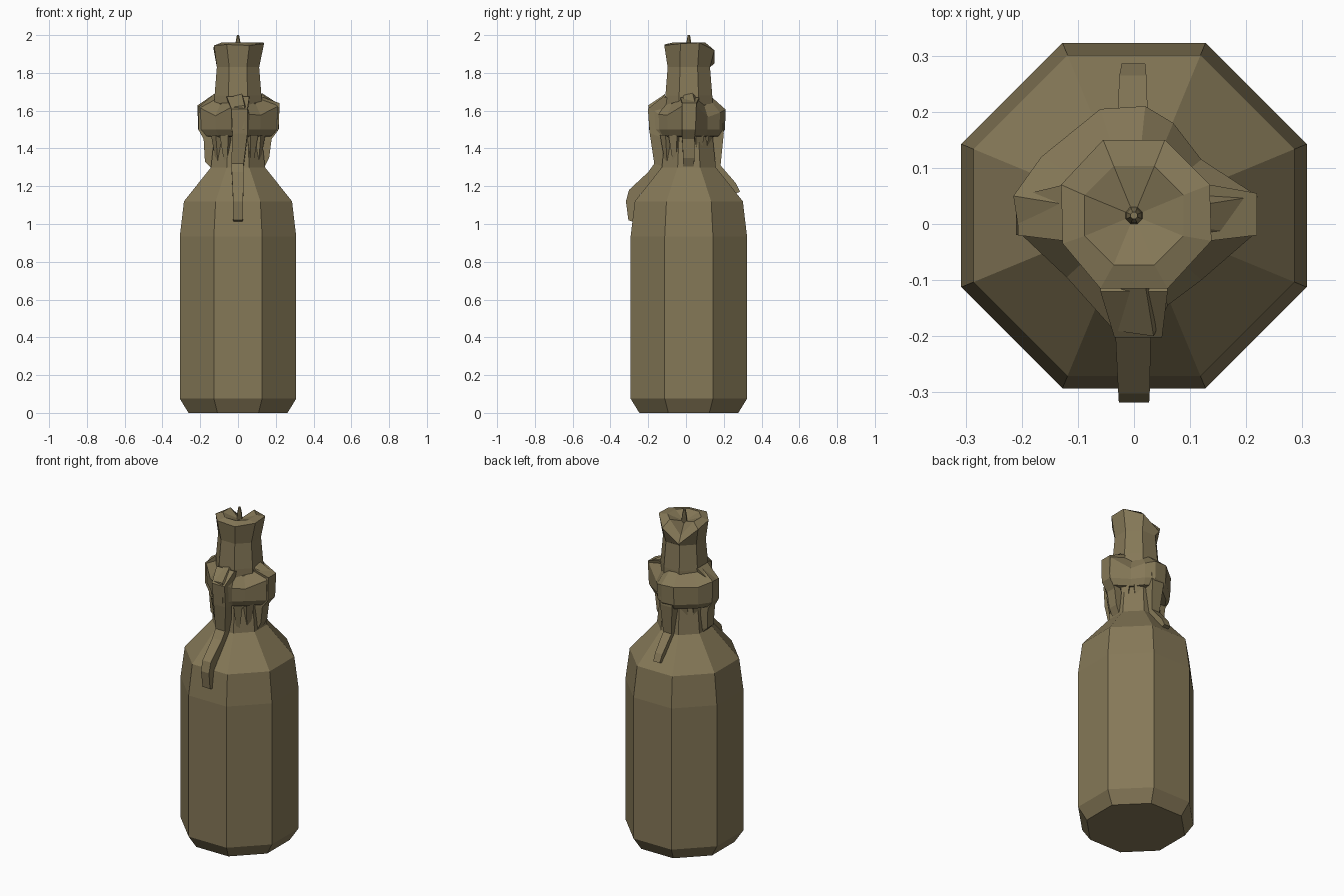
import bpy, bmesh, math

if "Cube" in bpy.data.objects:
    bpy.data.objects.remove(bpy.data.objects["Cube"])

CY = 0.015  # bottle axis sits slightly behind the origin
mat = bpy.data.materials.new("olive brown")
mat.diffuse_color = (0.235, 0.188, 0.096, 1)
mat.use_nodes = True
mat.node_tree.nodes["Principled BSDF"].inputs["Base Color"].default_value = mat.diffuse_color


def octagon(apothem, z, cy=CY):
    r = apothem / math.cos(math.pi / 8)
    return [(r * math.cos(math.radians(22.5 + 45 * i)),
             cy + r * math.sin(math.radians(22.5 + 45 * i)), z) for i in range(8)]


def loft(name, rings, tip=None):
    """Skin a list of equal-sized rings, capping both ends (or closing on a tip)."""
    bm = bmesh.new()
    rows = [[bm.verts.new(p) for p in ring] for ring in rings]
    n = len(rows[0])
    for a, b in zip(rows, rows[1:]):
        for i in range(n):
            j = (i + 1) % n
            bm.faces.new((a[i], a[j], b[j], b[i]))
    bm.faces.new(rows[0][::-1])
    if tip:
        t = bm.verts.new(tip)
        for i in range(n):
            bm.faces.new((rows[-1][i], rows[-1][(i + 1) % n], t))
    else:
        bm.faces.new(rows[-1])
    bmesh.ops.recalc_face_normals(bm, faces=bm.faces)
    me = bpy.data.meshes.new(name)
    bm.to_mesh(me)
    bm.free()
    me.materials.append(mat)
    ob = bpy.data.objects.new(name, me)
    bpy.context.collection.objects.link(ob)
    return ob


def strip(name, turn, path, depth=0.06):
    """Hanging cloth tail: path of (distance, z, left, right), built facing -y then turned."""
    rings = [[(lo, -d, z), (hi, -d, z), (hi, depth - d, z - 0.02), (lo, depth - d, z - 0.02)]
             for d, z, lo, hi in path]
    ob = loft(name, rings)
    ob.rotation_euler.z = math.radians(turn)


# Bottle body with shoulder and neck
loft("bottle_body", [octagon(a, z) for a, z in
     [(0.262, 0), (0.308, 0.075), (0.308, 0.935), (0.286, 1.12), (0.143, 1.30), (0.122, 1.5)]])

# Upper neck with uneven flared mouth, dipping at one back corner
mouth_xy = [(.135, .07), (.055, .15), (-.055, .15), (-.13, .07),
            (-.127, -.035), (-.06, -.115), (.06, -.115), (.138, -.03)]
mouth_z = [1.96, 1.92, 1.85, 1.93, 1.945, 1.95, 1.945, 1.955]
inner = octagon(0.088, 1.96)
inner[2] = (-0.036, 0.103, 1.88)
loft("bottle_mouth",
     [octagon(0.126, 1.50), octagon(0.124, 1.68), octagon(0.112, 1.83),
      [(x, y, z) for (x, y), z in zip(mouth_xy, mouth_z)], inner], tip=(0, CY, 1.925))

# Wick spike in the mouth
loft("wick", [octagon(0.016, 1.91), octagon(0.013, 1.96), octagon(0.006, 2.0)])

# Cloth collar, bulging at the four sides
outline = [(.22, .05), (.12, .115), (.07, .18), (.02, .21), (-.06, .205), (-.165, .12),
           (-.215, .05), (-.205, -.015), (-.12, -.095), (-.035, -.19), (.035, -.2),
           (.06, -.145), (.12, -.1), (.21, -.022)]


def collar_ring(kind):
    pts = []
    for x, y in outline:
        d = math.hypot(x, y - CY)
        s, z = {"under": (0.12 / d, 1.46), "low": (0.86, 1.465), "belt": (0.98, 1.5),
                "high": (1, 1.41 + d), "top": (0.128 / d, 1.47 + d)}[kind]
        pts.append((x * s, CY + (y - CY) * s, z))
    return pts


loft("cloth_collar", [collar_ring(k) for k in ("under", "low", "belt", "high", "top")])

# Cloth tails hanging from the collar
strip("front_tail", 0, [
    (.12, 1.675, -.06, .06), (.202, 1.61, -.035, .05), (.192, 1.48, -.03, .05),
    (.168, 1.32, -.035, .03), (.20, 1.275, -.033, .03), (.302, 1.18, -.028, .028),
    (.318, 1.12, -.027, .027), (.305, 1.02, -.025, .025)])
strip("back_tail", 180, [
    (.195, 1.58, -.04, .05), (.20, 1.48, -.035, .045), (.183, 1.31, -.025, .03),
    (.265, 1.215, -.022, .026), (.286, 1.17, -.02, .022)])
strip("right_tail", 90, [
    (.135, 1.67, -.03, .07), (.219, 1.64, -.02, .055), (.215, 1.5, -.02, .05),
    (.178, 1.45, -.02, .045), (.165, 1.35, -.015, .045), (.14, 1.3, -.015, .04)])
strip("left_tail", -90, [
    (.125, 1.69, -.07, .03), (.207, 1.62, -.05, .02), (.21, 1.5, -.05, .02),
    (.182, 1.45, -.05, .02), (.175, 1.33, -.045, .015), (.145, 1.3, -.04, .015)])

# Small gathered folds between the tails, under the collar
for i, turn in enumerate((-60, -30, 35, 62, 120, 150, 210, 240)):
    strip("collar_fold_%d" % (i + 1), turn, [
        (.15, 1.47, -.025, .025), (.14, 1.40, -.018, .018), (.13, 1.33, -.01, .01)], 0.04)
